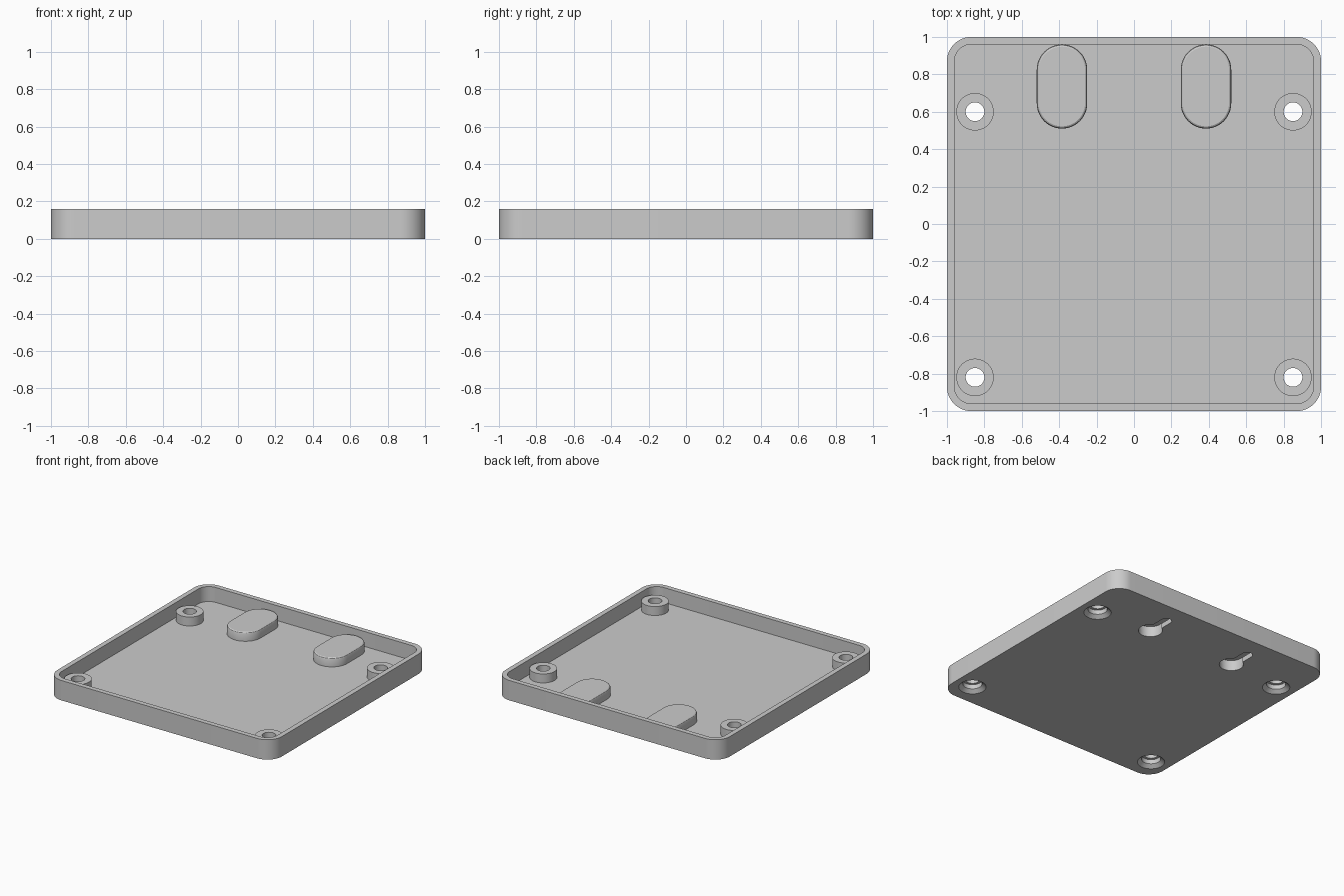
import bpy, bmesh, math
from math import pi, cos, sin

if "Cube" in bpy.data.objects:
    bpy.data.objects.remove(bpy.data.objects["Cube"])

grey = bpy.data.materials.new("light_grey")
grey.use_nodes = True
grey.diffuse_color = (0.6, 0.6, 0.6, 1)
grey.node_tree.nodes["Principled BSDF"].inputs["Base Color"].default_value = grey.diffuse_color

FLOOR, RIM, BOSS = 0.04, 0.16, 0.112


def outline(cx, cy, hx, hy, r, n=12):
    """Rounded rectangle; a capsule or circle when the half sizes equal r."""
    pts = []
    for q, (sx, sy) in enumerate([(1, 1), (-1, 1), (-1, -1), (1, -1)]):
        for i in range(n + 1):
            a = (q + i / n) * pi / 2
            pts.append((cx + sx * (hx - r) + r * cos(a), cy + sy * (hy - r) + r * sin(a)))
    return pts


def circle(cx, cy, r):
    return outline(cx, cy, r, r, r)


def capsule(cx, r):
    return outline(cx, SLOT_Y, r, SLOT_HALF + r, r)


def loft(name, rings, closed=False):
    """Skin a list of (outline, z) rings, capping the ends unless closed."""
    bm = bmesh.new()
    loops = [[bm.verts.new((x, y, z)) for x, y in pts] for pts, z in rings]
    pairs = list(zip(loops, loops[1:]))
    if closed:
        pairs.append((loops[-1], loops[0]))
    else:
        bm.faces.new(loops[0])
        bm.faces.new(loops[-1])
    for a, b in pairs:
        for i in range(len(a)):
            j = (i + 1) % len(a)
            bm.faces.new((a[i], a[j], b[j], b[i]))
    bmesh.ops.remove_doubles(bm, verts=bm.verts, dist=1e-5)
    bmesh.ops.recalc_face_normals(bm, faces=bm.faces)
    mesh = bpy.data.meshes.new(name)
    bm.to_mesh(mesh)
    bm.free()
    obj = bpy.data.objects.new(name, mesh)
    bpy.context.collection.objects.link(obj)
    mesh.materials.append(grey)
    return obj


def activate(obj):
    bpy.ops.object.select_all(action='DESELECT')
    obj.select_set(True)
    bpy.context.view_layer.objects.active = obj


def cut(target, cutter):
    mod = target.modifiers.new("cut", 'BOOLEAN')
    mod.operation, mod.solver, mod.object = 'DIFFERENCE', 'EXACT', cutter
    activate(target)
    bpy.ops.object.modifier_apply(modifier=mod.name)
    bpy.data.objects.remove(cutter)


SLOT_Y, SLOT_HALF = 0.735, 0.09
parts = []

# Tray: outer wall, rim, inner wall and floor
outer = outline(0, 0, 1, 1, 0.13)
inner = outline(0, 0, 0.96, 0.96, 0.09)
tray = loft("tray", [(outer, 0), (outer, RIM), (inner, RIM), (inner, FLOOR)])
parts.append(tray)

# Screw posts with a stepped bore, countersunk from below
for side, x in (("left", 0.85), ("right", -0.85)):
    for end, y in (("front", -0.82), ("back", 0.6)):
        profile = [(0.1, FLOOR), (0.1, BOSS), (0.05, BOSS),
                   (0.05, 0.06), (0.07, 0.06), (0.07, FLOOR)]
        parts.append(loft(f"{end}_{side}_screw_post",
                          [(circle(x, y, r), z) for r, z in profile], closed=True))
        sink = [(0.13, -0.025), (0.07, 0.025), (0.07, 0.06)]
        cut(tray, loft("sink_cutter", [(circle(x, y, r), z) for r, z in sink]))

# Hollow hanger covers over keyhole openings
for side, x in (("left", 0.385), ("right", -0.385)):
    profile = [(0.09, 0.085), (0.09, FLOOR), (0.135, FLOOR),
               (0.135, 0.098), (0.131, 0.107), (0.123, BOSS)]
    parts.append(loft(f"{side}_hanger_cover", [(capsule(x, r), z) for r, z in profile]))
    for shape in (circle(x, SLOT_Y - SLOT_HALF, 0.088), capsule(x, 0.04)):
        cut(tray, loft("keyhole_cutter", [(shape, -0.02), (shape, 0.06)]))

for part in parts:
    activate(part)
    bpy.ops.object.shade_smooth_by_angle(angle=math.radians(30))
